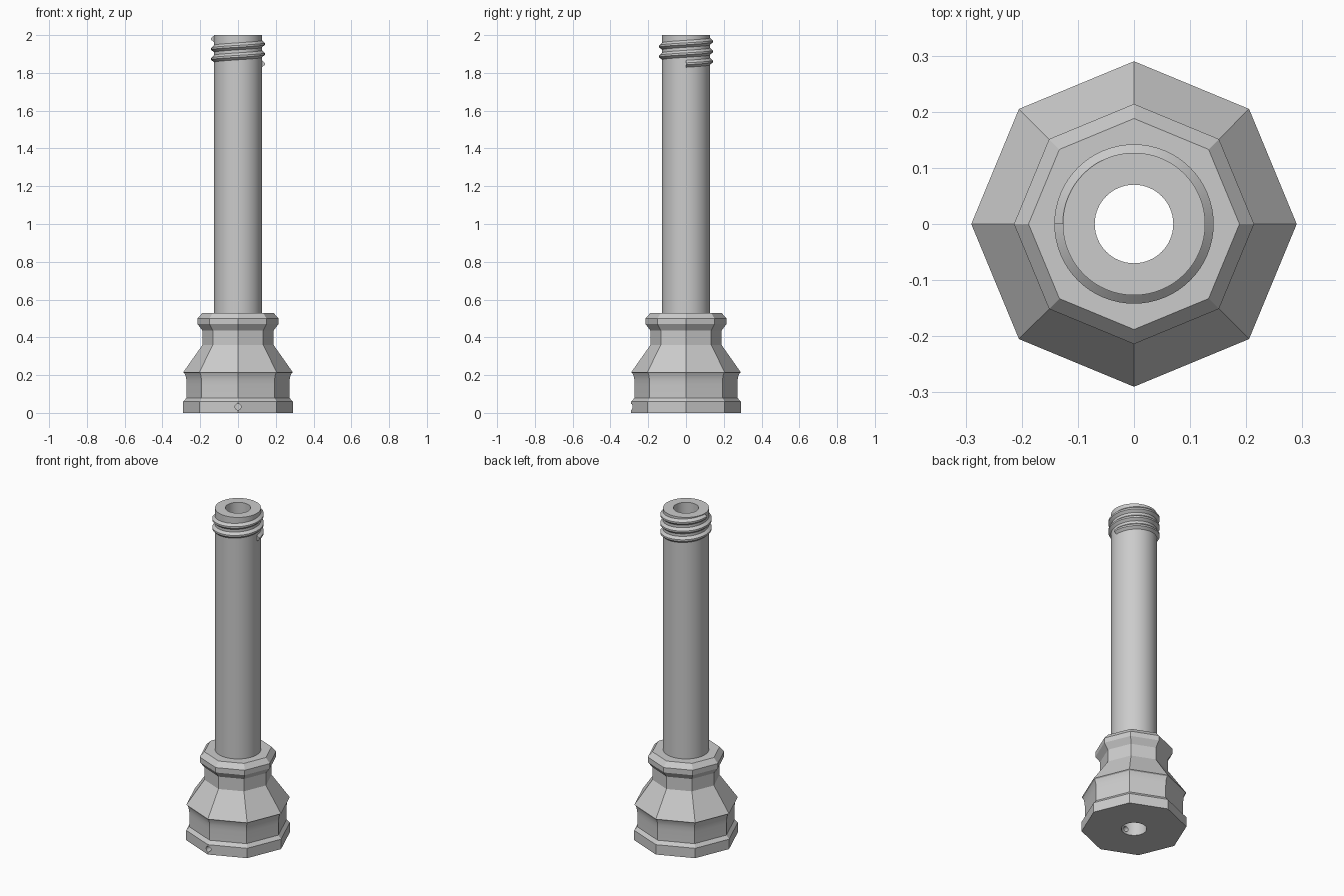
import bpy, bmesh
from math import sin, cos, pi, radians

cube = bpy.data.objects.get("Cube")
if cube:
    bpy.data.objects.remove(cube, do_unlink=True)

metal = bpy.data.materials.new("grey_metal")
metal.use_nodes = True
GREY = (0.6, 0.6, 0.6, 1)
metal.diffuse_color = GREY
metal.node_tree.nodes["Principled BSDF"].inputs["Base Color"].default_value = GREY

BORE = 0.07
PIPE = 0.127


def finish(name, bm, smooth=True):
    bmesh.ops.recalc_face_normals(bm, faces=bm.faces)
    mesh = bpy.data.meshes.new(name)
    bm.to_mesh(mesh)
    bm.free()
    mesh.materials.append(metal)
    ob = bpy.data.objects.new(name, mesh)
    bpy.context.collection.objects.link(ob)
    if smooth:
        bpy.ops.object.select_all(action='DESELECT')
        ob.select_set(True)
        bpy.context.view_layer.objects.active = ob
        bpy.ops.object.shade_smooth_by_angle(angle=radians(20))
    return ob


def lathe(name, profile, sides, closed=False, smooth=True):
    """Turn an (r, z) profile; open profiles are capped at both ends."""
    bm = bmesh.new()
    rings = [[bm.verts.new((r * cos(2 * pi * i / sides), r * sin(2 * pi * i / sides), z))
              for i in range(sides)] for r, z in profile]
    pairs = list(zip(rings, rings[1:]))
    if closed:
        pairs.append((rings[-1], rings[0]))
    else:
        bm.faces.new(rings[0])
        bm.faces.new(rings[-1])
    for a, b in pairs:
        for i in range(sides):
            j = (i + 1) % sides
            bm.faces.new((a[i], a[j], b[j], b[i]))
    return finish(name, bm, smooth)


def cut(target, cutter):
    cutter.hide_render = True
    mod = target.modifiers.new("cut", 'BOOLEAN')
    mod.operation = 'DIFFERENCE'
    mod.solver = 'EXACT'
    mod.object = cutter
    bpy.context.view_layer.objects.active = target
    bpy.ops.object.modifier_apply(modifier=mod.name)
    bpy.data.objects.remove(cutter, do_unlink=True)


# Octagonal base: plinth, coved waist, shoulder, neck and collar
cove = [(0.272 + 0.018 * (1 - cos(t * pi / 8)), 0.15 + 0.065 * sin(t * pi / 8)) for t in range(5)]
base = lathe("octagonal_base",
             [(0.29, 0), (0.29, 0.06), (0.272, 0.08)] + cove +
             [(0.188, 0.36), (0.188, 0.435), (0.214, 0.47), (0.214, 0.50), (0.188, 0.53)],
             8, smooth=False)
cut(base, lathe("bore_cutter", [(BORE, -0.1), (BORE, 0.7)], 64))

# Small drain hole from the front edge into the bore
drain = lathe("drain_cutter", [(0.016, 0), (0.016, 0.4)], 24)
drain.rotation_euler.x = pi / 2
drain.location.z = 0.032
bpy.context.view_layer.update()
cut(base, drain)
bpy.ops.object.select_all(action='DESELECT')
base.select_set(True)
bpy.context.view_layer.objects.active = base
bpy.ops.object.shade_smooth_by_angle(angle=radians(20))

# Hollow pipe
lathe("pipe", [(PIPE, 0.52), (PIPE, 2), (BORE, 2), (BORE, 0.52)], 64, closed=True)

# Helical screw thread near the top of the pipe
section = [(0.122, -0.023), (0.142, -0.005), (0.142, 0.005), (0.122, 0.023)]
STEPS, TURNS, PITCH, START = 64, 2.5, 0.053, 1.848
bm = bmesh.new()
rings = []
for i in range(int(STEPS * TURNS) + 1):
    a = 2 * pi * i / STEPS
    z0 = START + PITCH * i / STEPS
    rings.append([bm.verts.new((r * cos(a), r * sin(a), min(z0 + z, 2))) for r, z in section])
for a, b in zip(rings, rings[1:]):
    for k in range(4):
        n = (k + 1) % 4
        bm.faces.new((a[k], a[n], b[n], b[k]))
bm.faces.new(rings[0])
bm.faces.new(rings[-1])
finish("screw_thread", bm)
